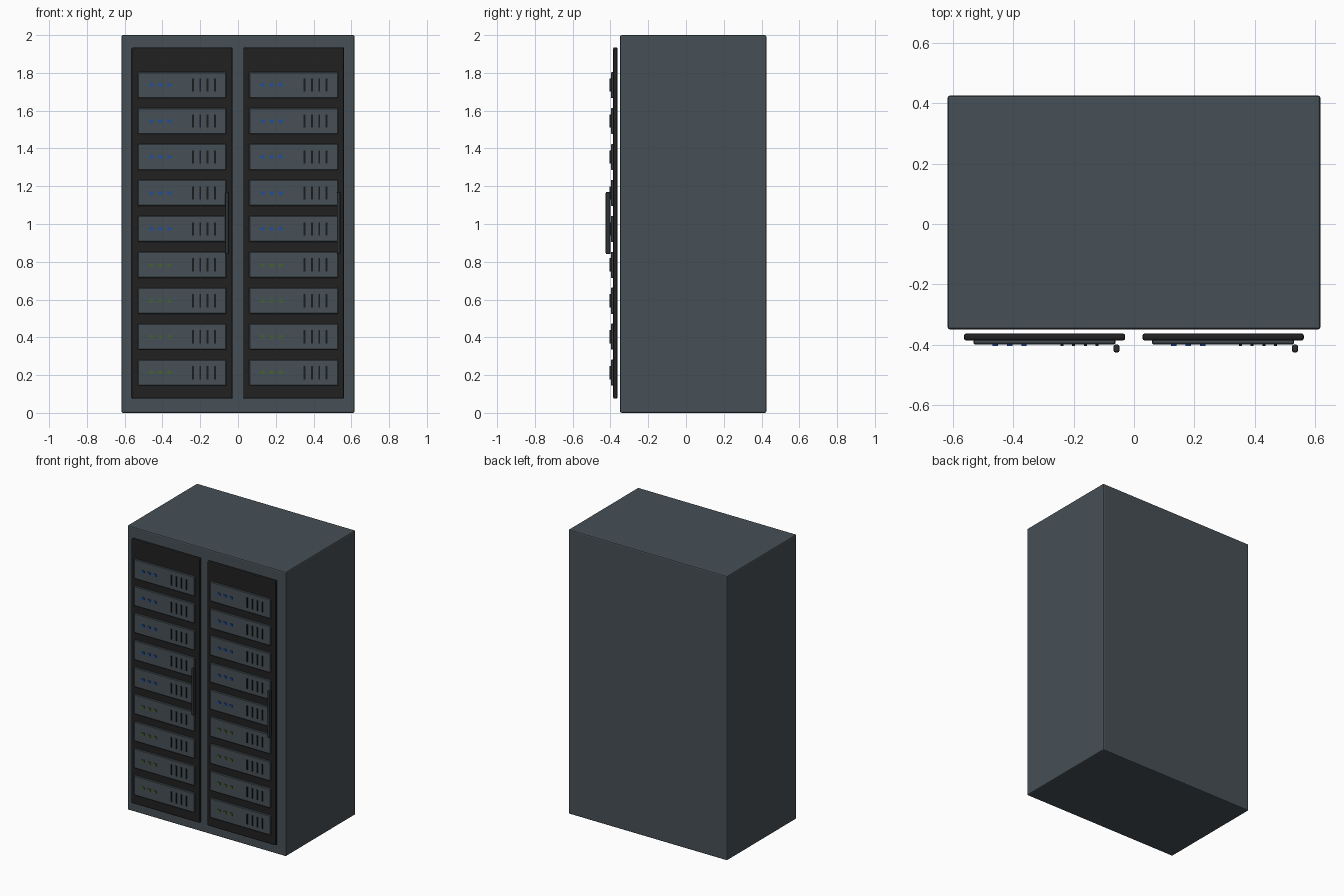
import bpy, bmesh

if "Cube" in bpy.data.objects:
    bpy.data.objects.remove(bpy.data.objects["Cube"])


def material(name, rgb):
    m = bpy.data.materials.new(name)
    m.diffuse_color = (*rgb, 1)
    m.use_nodes = True
    m.node_tree.nodes["Principled BSDF"].inputs["Base Color"].default_value = m.diffuse_color
    return m


SLATE = material("slate_grey", (0.062, 0.080, 0.092))
BLACK = material("door_black", (0.015, 0.015, 0.015))
DARK = material("dark_slot", (0.010, 0.011, 0.012))
STEEL = material("handle_grey", (0.025, 0.031, 0.036))
BLUE = material("light_blue", (0.010, 0.075, 0.380))
GREEN = material("light_green", (0.055, 0.130, 0.020))


def box(name, x, y, z, mat, bevel=0.0, segments=1):
    """Box from (min, max) ranges, with optional bevelled edges."""
    bm = bmesh.new()
    bmesh.ops.create_cube(bm, size=1)
    for v in bm.verts:
        for i, (lo, hi) in enumerate((x, y, z)):
            v.co[i] = lo if v.co[i] < 0 else hi
    if bevel:
        bmesh.ops.bevel(bm, geom=bm.edges[:], offset=bevel, segments=segments,
                        profile=0.5, affect='EDGES')
    me = bpy.data.meshes.new(name)
    bm.to_mesh(me)
    bm.free()
    me.materials.append(mat)
    ob = bpy.data.objects.new(name, me)
    bpy.context.collection.objects.link(ob)
    return ob


# Cabinet body
box("cabinet_body", (-0.617, 0.617), (-0.349, 0.425), (0, 2), SLATE, 0.008, 2)

for side, dx in (("left", 0.0), ("right", 0.591)):
    # Door panel and its handle
    box(f"{side}_door", (-0.563 + dx, -0.029 + dx), (-0.386, -0.362),
        (0.075, 1.935), BLACK, 0.008, 2)
    box(f"{side}_handle", (-0.068 + dx, -0.048 + dx), (-0.425, -0.399),
        (0.84, 1.17), STEEL, 0.007, 2)
    for i in range(9):
        z = 0.213 + i * 0.1903
        # Server unit
        box(f"{side}_server_{i + 1}", (-0.532 + dx, -0.061 + dx),
            (-0.398, -0.378), (z - 0.069, z + 0.069), SLATE, 0.004)
        # Status lights: green on the lower four, blue above
        for k in range(3):
            x = -0.459 + 0.0475 * k + dx
            box(f"{side}_light_{i + 1}_{k + 1}", (x - 0.009, x + 0.009),
                (-0.404, -0.396), (z - 0.008, z + 0.008),
                GREEN if i < 4 else BLUE)
        # Vent slots
        for k in range(4):
            x = -0.239 + 0.039 * k + dx
            box(f"{side}_slot_{i + 1}_{k + 1}", (x - 0.005, x + 0.005),
                (-0.404, -0.396), (z - 0.035, z + 0.035), DARK)
